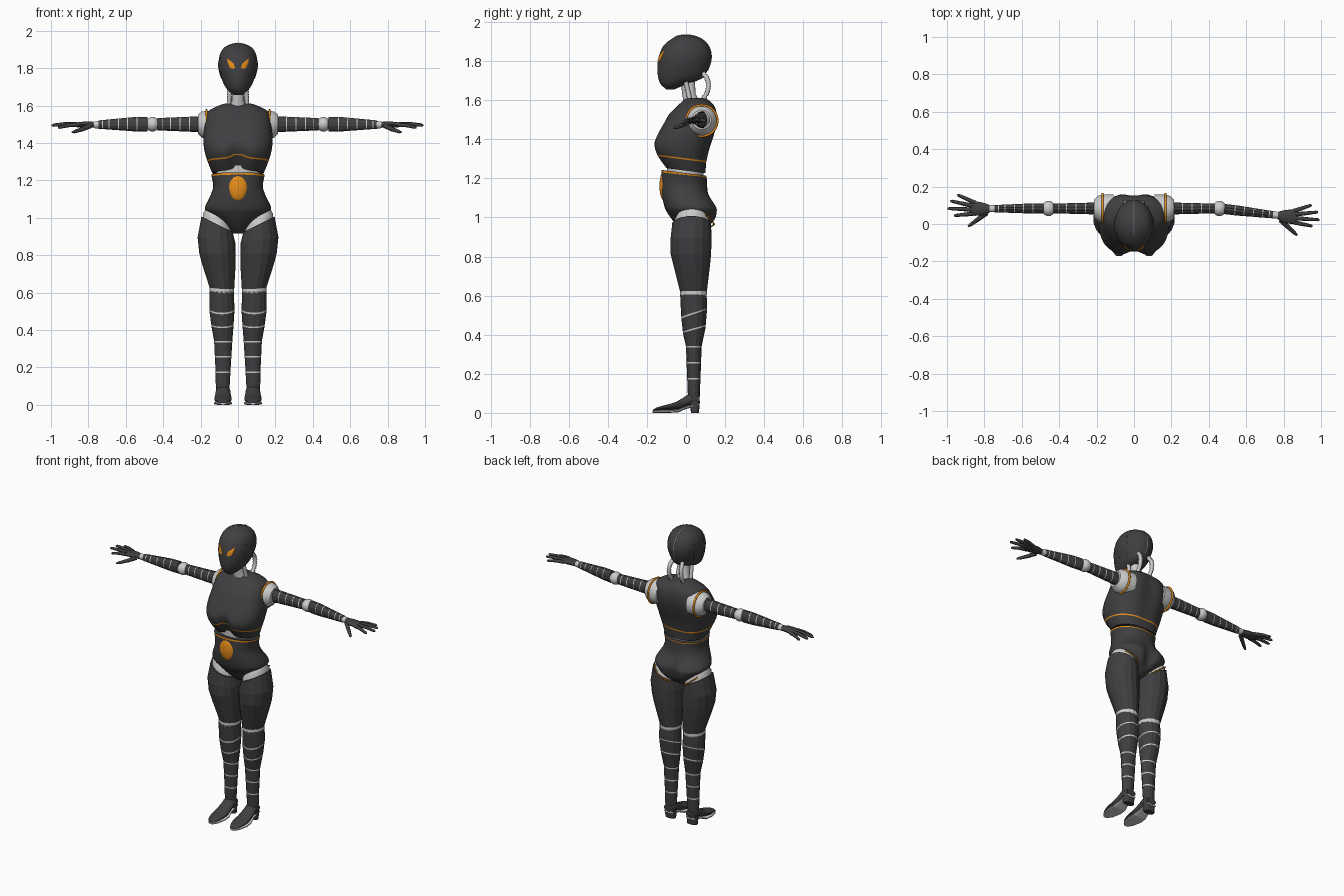
import bpy, bmesh, math
from mathutils import Matrix, Vector
from mathutils.bvhtree import BVHTree

if "Cube" in bpy.data.objects:
    bpy.data.objects.remove(bpy.data.objects["Cube"])


def material(name, rgb):
    m = bpy.data.materials.new(name)
    m.diffuse_color = (*rgb, 1)
    m.use_nodes = True
    m.node_tree.nodes["Principled BSDF"].inputs["Base Color"].default_value = m.diffuse_color
    return m


DARK = material("dark shell", (0.05, 0.05, 0.053))
LIGHT = material("light joint", (0.72, 0.72, 0.72))
ORANGE = material("orange trim", (0.8, 0.27, 0.01))
ALONG_X = Matrix(((0, 0, 1, 0), (0, 1, 0, 0), (1, 0, 0, 0), (0, 0, 0, 1)))
ALONG_Y = Matrix(((1, 0, 0, 0), (0, 0, 1, 0), (0, 1, 0, 0), (0, 0, 0, 1)))


def finish(bm, name, mats, mtx=Matrix(), smooth=True):
    bm.transform(mtx)
    bmesh.ops.recalc_face_normals(bm, faces=bm.faces)
    me = bpy.data.meshes.new(name)
    bm.to_mesh(me)
    bm.free()
    for m in mats:
        me.materials.append(m)
    ob = bpy.data.objects.new(name, me)
    bpy.context.collection.objects.link(ob)
    if smooth:
        bpy.ops.object.select_all(action='DESELECT')
        ob.select_set(True)
        bpy.context.view_layer.objects.active = ob
        bpy.ops.object.shade_smooth_by_angle(angle=math.radians(35))
    return ob


def spline(rings, k=4):
    """Catmull-Rom refinement of a list of section tuples."""
    rings = [tuple(r) + (0,) * (9 - len(r)) for r in rings]
    out = []
    for i in range(len(rings) - 1):
        a, b, c, d = (rings[max(0, min(len(rings) - 1, i + j))] for j in (-1, 0, 1, 2))
        for j in range(k):
            t = j / k
            out.append(tuple(q + .5 * t * (r - p + t * (2 * p - 5 * q + 4 * r - s + t * (3 * (q - r) + s - p)))
                             for p, q, r, s in zip(a, b, c, d)))
    return out + [rings[-1]]


def loft(name, rings, mats, n=16, mtx=Matrix(), p=1, stripes=(), h=.008, smooth=False):
    """Section: axis pos, x centre, front, back, half width, front dip, back dip, y tilt, x tilt."""
    rings = [tuple(r) + (0,) * (9 - len(r)) for r in rings]
    for z in [s + d for s in stripes for d in (-h / 2, h / 2)]:
        for a, b in zip(rings, rings[1:]):
            if a[0] < z < b[0]:
                t = (z - a[0]) / (b[0] - a[0])
                rings.append(tuple(u + (v - u) * t for u, v in zip(a, b)))
                rings.sort()
                break
    bm = bmesh.new()
    rows = []
    for z, xc, y0, y1, w, df, db, ty, tx in rings:
        row = []
        for i in range(n):
            a = 2 * math.pi * (i + .5) / n
            c, s = (math.copysign(abs(f) ** p, f) for f in (math.cos(a), math.sin(a)))
            x, y = w * c, s * (y1 - y0) / 2
            g = math.exp(-(x / .04) ** 2)
            zz = z + ty * y + tx * x + (df * .8 * g if s < 0 else 0)
            y -= s * g * (df if s < 0 else db)
            row.append(bm.verts.new((xc + x, (y0 + y1) / 2 + y, zz)))
        rows.append(row)
    for i in range(len(rows) - 1):
        mid = (rings[i][0] + rings[i + 1][0]) / 2
        for j in range(n):
            k = (j + 1) % n
            f = bm.faces.new((rows[i][j], rows[i][k], rows[i + 1][k], rows[i + 1][j]))
            f.material_index = int(any(abs(mid - s) < h / 2 for s in stripes))
    bm.faces.new(rows[0])
    bm.faces.new(rows[-1])
    return finish(bm, name, mats, mtx, smooth)


def tube(name, pts, radii, mat, mtx=Matrix(), cyclic=False):
    cu = bpy.data.curves.new(name, 'CURVE')
    cu.dimensions, cu.bevel_depth, cu.bevel_resolution, cu.use_fill_caps = '3D', 1, 2, True
    sp = cu.splines.new('POLY')
    sp.points.add(len(pts) - 1)
    sp.use_cyclic_u = cyclic
    for q, v, r in zip(sp.points, pts, radii):
        q.co, q.radius = (*(mtx @ Vector(v)), 1), r
    cu.materials.append(mat)
    ob = bpy.data.objects.new(name, cu)
    bpy.context.collection.objects.link(ob)


def ball(name, centre, size, mat, mtx=Matrix()):
    bm = bmesh.new()
    bmesh.ops.create_uvsphere(bm, u_segments=20, v_segments=12, radius=1)
    return finish(bm, name, [mat], mtx @ Matrix.Translation(centre) @ Matrix.Diagonal((*size, 1)))


def decal(name, outline, place, direction, tree, mat):
    """Raised panel: an outline projected on a surface."""
    bm = bmesh.new()
    mid = Vector((sum(q[0] for q in outline), sum(q[1] for q in outline))) / len(outline)
    rows = []
    for f, off in ((1, -.005), (1, .003), (.65, .004), (.3, .004)):
        row = []
        for q in outline:
            u, v = mid + (Vector(q) - mid) * f
            loc, nor, _, _ = tree.ray_cast(place(u, v), direction)
            row.append(bm.verts.new(loc - Vector(direction) * off))
        rows.append(row)
    for a, b in zip(rows, rows[1:]):
        for j in range(len(a)):
            k = (j + 1) % len(a)
            bm.faces.new((a[j], a[k], b[k], b[j]))
    bm.faces.new(rows[-1])
    finish(bm, name, [mat])


# Head
head = loft("head", spline([
    (1.655, 0, -.10, -.06, .02), (1.68, 0, -.128, .0, .052), (1.71, 0, -.142, .08, .074),
    (1.75, 0, -.147, .11, .09), (1.80, 0, -.145, .128, .102), (1.84, 0, -.135, .129, .104),
    (1.88, 0, -.115, .115, .095), (1.91, 0, -.08, .085, .074), (1.928, 0, -.045, .045, .04),
    (1.934, 0, -.01, .01, .01)], 3), [DARK], n=28, smooth=True)
tree = BVHTree.FromObject(head, bpy.context.evaluated_depsgraph_get())
for s in (1, -1):
    decal("eye", [(.058, 1.855), (.054, 1.825), (.044, 1.803), (.03, 1.796), (.016, 1.802), (.024, 1.825),
                  (.04, 1.838)], lambda u, v: (s * u, -1, v), (0, 1, 0), tree, ORANGE)
    decal("ear_panel", [(-.055, 1.86), (.045, 1.86), (.05, 1.80), (.035, 1.745), (-.04, 1.745), (-.06, 1.78)],
          lambda u, v: (s, u, v), (-s, 0, 0), tree, DARK)
seam = []
for i in range(21):
    a = math.radians(115 - i * 7)
    d = Vector((0, math.cos(a), math.sin(a)))
    seam.append(tree.ray_cast(Vector((0, 0, 1.8)) + d, -d)[0])
tube("head_seam", seam, [.003] * 21, LIGHT)

# Neck column, pistons and ribbed hoses
loft("neck", [(1.56, 0, -.01, .085, .05), (1.60, 0, -.015, .07, .045), (1.63, 0, -.02, .05, .032),
              (1.72, 0, -.03, .045, .032)], [LIGHT], smooth=True)
for s in (1, -1):
    tube("neck_piston", [(s * .05, .025, 1.58), (s * .042, -.005, 1.71)], [.012, .012], LIGHT)
    hose = spline([(s * .035, .085, 1.74), (s * .043, .112, 1.70), (s * .045, .108, 1.64), (s * .04, .06, 1.57)], 10)
    tube("neck_hose", [q[:3] for q in hose], [.010 + .005 * (i % 2) for i in range(len(hose))], LIGHT)

# Torso
loft("chest", spline([
    (1.24, 0, -.11, .10, .138, .02, 0, -.13), (1.30, 0, -.155, .108, .162, .03, .005, -.13),
    (1.36, 0, -.17, .125, .18, .03, .01, -.06), (1.42, 0, -.152, .148, .186, .02, .015),
    (1.48, 0, -.118, .163, .18, .01, .018), (1.53, 0, -.085, .163, .172, 0, .015),
    (1.57, 0, -.045, .15, .158, 0, .01), (1.597, 0, -.015, .12, .11), (1.612, 0, .005, .09, .065)]),
    [DARK, ORANGE], n=40, p=.85, stripes=[1.302], smooth=True)
loft("waist", [(1.14, 0, -.10, .09, .118), (1.22, 0, -.098, .09, .116), (1.29, 0, -.10, .09, .118)],
     [LIGHT], n=24, smooth=True)
loft("pelvis", spline([
    (.915, 0, .0, .06, .028), (.94, 0, -.03, .11, .055, 0, .01), (.98, 0, -.065, .157, .105, 0, .035),
    (1.03, 0, -.10, .168, .166, 0, .035), (1.06, 0, -.112, .160, .176, 0, .028),
    (1.12, 0, -.125, .118, .147, 0, .005), (1.17, 0, -.127, .108, .133), (1.228, 0, -.125, .106, .143, 0, 0, -.13)]),
    [DARK, ORANGE], n=40, p=.9, stripes=[1.222], smooth=True)
ball("belly_light", (0, -.112, 1.162), (.053, .024, .074), ORANGE)

for s in (1, -1):
    M = Matrix.Diagonal((s, 1, 1, 1))
    # Leg
    loft("hip_joint", [(.93, .11, -.06, .12, .078, 0, 0, 0, .5), (.985, .112, -.06, .12, .076, 0, 0, 0, .5),
                       (1.02, .112, -.04, .10, .06, 0, 0, 0, .5)], [LIGHT], 20, M, smooth=True)
    loft("thigh", [(.62, .085, -.032, .108, .066), (.75, .102, -.065, .124, .091), (.81, .110, -.08, .13, .099),
                   (.88, .115, -.082, .133, .103, 0, 0, 0, .15), (.965, .112, -.072, .13, .085, 0, 0, 0, .5)],
         [DARK], 16, M)
    loft("knee", [(.595, .086, -.028, .104, .062), (.607, .086, -.032, .108, .067), (.623, .086, -.032, .108, .067)],
         [LIGHT], 16, M)
    loft("shin", [(.075, .082, .01, .07, .037), (.2, .08, .005, .075, .042), (.34, .079, 0, .08, .05),
                  (.42, .083, -.015, .1, .06, 0, 0, .28), (.51, .086, -.024, .108, .069, 0, 0, .35),
                  (.56, .087, -.028, .108, .068), (.605, .087, -.03, .105, .066)],
         [DARK, LIGHT], 14, M, stripes=[.174, .256, .338, .43, .51])
    tube("leg_trim", [(s * .17, .03, 1.035), (s * .15, .115, 1.005), (s * .10, .145, .965), (s * .05, .10, .932)],
         [.004] * 4, ORANGE)
    # Shoe
    loft("shoe", spline([(-.17, .08, .008, .015, .01), (-.15, .08, .01, .028, .032), (-.10, .08, .012, .042, .046),
                         (-.05, .08, .015, .057, .046), (0, .08, .03, .088, .04), (.03, .08, .04, .105, .039),
                         (.07, .08, .045, .09, .033)], 2), [DARK], 16, M @ ALONG_Y, smooth=True)
    loft("sole", [(-.172, .08, 0, .01, .015), (-.145, .08, 0, .014, .037), (-.09, .08, 0, .015, .049),
                  (-.04, .08, .002, .018, .046), (0, .08, .02, .034, .036), (.07, .08, .038, .05, .033)],
         [LIGHT], 16, M @ ALONG_Y, p=.6)
    loft("heel", [(0, .08, .025, .066, .034), (.06, .08, .018, .072, .037)], [DARK], 16, M, p=.7)

    # Shoulder and upper arm
    A = M @ ALONG_X
    loft("shoulder", [(.11, 1.495, .0, .16, .078), (.168, 1.495, .004, .158, .077), (.195, 1.498, .014, .15, .07),
                      (.215, 1.5, .03, .13, .05)], [LIGHT], 20, A, smooth=True)
    ring = [2 * math.pi * i / 24 for i in range(24)]
    tube("shoulder_trim", [(.168, .081 + .08 * math.cos(a), 1.495 + .08 * math.sin(a)) for a in ring],
         [.006] * 24, ORANGE, M, True)
    loft("upper_arm", [(.20, 1.5, .05, .116, .044), (.43, 1.5, .056, .11, .034)], [DARK, LIGHT], 12, A,
         stripes=[.26, .31, .36, .405], h=.005)
    # Forearm, swung slightly forward on one side
    E = Matrix.Translation((.457, .083, 0))
    F = M @ E @ Matrix.Rotation(math.radians(-6.5 if s > 0 else 0), 4, 'Z') @ E.inverted()
    ball("elbow", (.457, .083, 1.5), (.038, .041, .039), LIGHT, M)
    loft("forearm", [(.485, 1.5, .055, .111, .041), (.55, 1.5, .055, .111, .04), (.745, 1.498, .062, .102, .023)],
         [DARK, LIGHT], 12, F @ ALONG_X, stripes=[.54, .59, .64, .69, .725], h=.005)
    loft("wrist", [(.735, 1.497, .062, .102, .02), (.772, 1.497, .063, .101, .019)], [LIGHT], 12, F @ ALONG_X)
    # Hand
    loft("palm", spline([(.765, 1.497, .066, .098, .015), (.80, 1.498, .048, .112, .017),
                         (.85, 1.497, .044, .122, .015), (.88, 1.496, .05, .118, .009)], 2),
         [DARK], 14, F @ ALONG_X, smooth=True)
    for tip, root in (((.962, .045, 1.482), (.86, .055, 1.497)), ((.996, .083, 1.494), (.865, .077, 1.499)),
                      ((.983, .124, 1.497), (.862, .097, 1.499)), ((.945, .157, 1.492), (.85, .113, 1.496))):
        a, b = Vector(root), Vector(tip)
        tube("finger", [a, a.lerp(b, .45) + Vector((0, 0, .004)), a.lerp(b, .93), b], [.012, .0105, .008, .004], DARK, F)
    tube("thumb", [(.79, .058, 1.492), (.83, .028, 1.474), (.875, -.005, 1.46), (.887, -.013, 1.457)],
         [.014, .012, .009, .004], DARK, F)
